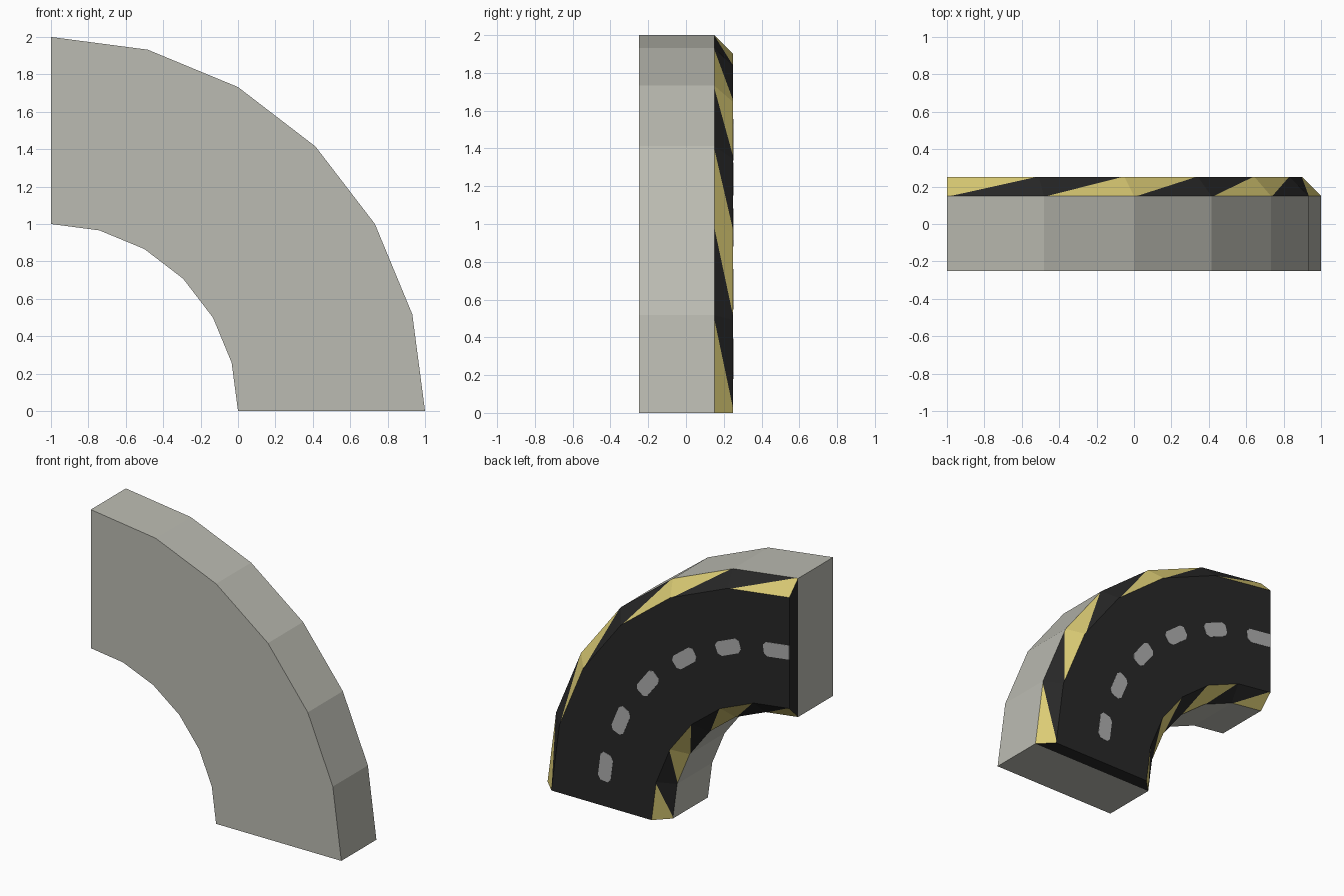
import bpy, bmesh, math
from mathutils import Vector

if "Cube" in bpy.data.objects:
    bpy.data.objects.remove(bpy.data.objects["Cube"])

SEGS = 6                          # 15 degree steps from the top end to the foot
Y_FRONT, Y_SEAM, Y_ROAD = -0.25, 0.15, 0.25
BEVEL = 0.1
EDGE = 0.04                       # how far stripe boundaries sit from segment ends


def material(name, rgb):
    m = bpy.data.materials.new(name)
    m.diffuse_color = (*rgb, 1)
    m.use_nodes = True
    m.node_tree.nodes["Principled BSDF"].inputs["Base Color"].default_value = m.diffuse_color
    return m


CONCRETE = material("concrete_grey", (0.50, 0.50, 0.445))
ASPHALT = material("asphalt_black", (0.021, 0.021, 0.021))
YELLOW = material("stripe_yellow", (0.72, 0.61, 0.18))
PAINT = material("lane_paint", (0.42, 0.42, 0.42))


def corner(i, r, y):
    a = math.radians(90 - 90 * i / SEGS)
    return Vector((-1 + r * math.cos(a), y, r * math.sin(a)))


def pt(i, s, r, y):
    """Point at fraction s along the straight chord of segment i."""
    return corner(i, r, y).lerp(corner(i + 1, r, y), s)


def build(name, faces, mats, drop_y=None):
    """faces: list of (points, material slot). drop_y removes the hidden joint faces."""
    bm = bmesh.new()
    for pts, slot in faces:
        f = bm.faces.new([bm.verts.new(p) for p in pts])
        f.material_index = slot
    bmesh.ops.remove_doubles(bm, verts=bm.verts, dist=1e-5)
    bmesh.ops.recalc_face_normals(bm, faces=bm.faces)
    if drop_y is not None:
        hidden = [f for f in bm.faces if all(abs(v.co.y - drop_y) < 1e-5 for v in f.verts)]
        bmesh.ops.delete(bm, geom=hidden, context='FACES')
    me = bpy.data.meshes.new(name)
    bm.to_mesh(me)
    bm.free()
    for m in mats:
        me.materials.append(m)
    ob = bpy.data.objects.new(name, me)
    bpy.context.collection.objects.link(ob)
    return ob


# Concrete base: plain curved block
faces = []
for i in range(SEGS):
    for y in (Y_FRONT, Y_SEAM):
        faces.append(([corner(i, 1, y), corner(i + 1, 1, y), corner(i + 1, 2, y), corner(i, 2, y)], 0))
    for r in (1, 2):
        faces.append(([corner(i, r, Y_FRONT), corner(i + 1, r, Y_FRONT),
                       corner(i + 1, r, Y_SEAM), corner(i, r, Y_SEAM)], 0))
for i in (0, SEGS):
    faces.append(([corner(i, 1, Y_FRONT), corner(i, 2, Y_FRONT),
                   corner(i, 2, Y_SEAM), corner(i, 1, Y_SEAM)], 0))
build("concrete_base", faces, [CONCRETE], Y_SEAM)

# Road slab: flat asphalt with bevelled, diagonally striped edges
R_IN, R_OUT = 1 + BEVEL, 2 - BEVEL
faces = []
for i in range(SEGS):
    # (seam radius, road radius, boundary at the seam, boundary at the road)
    for r0, r1, s0, s1 in ((2, R_OUT, EDGE, 1 - EDGE), (1, R_IN, 1 - EDGE, EDGE)):
        low = [pt(i, s, r0, Y_SEAM) for s in (0, s0, 1)]
        high = [pt(i, s, r1, Y_ROAD) for s in (0, s1, 1)]
        faces.append(([low[0], low[1], high[1], high[0]], 1 - i % 2))
        faces.append(([low[1], low[2], high[2], high[1]], i % 2))
    for ra, rb, sa, sb, y in ((R_IN, R_OUT, EDGE, 1 - EDGE, Y_ROAD),
                              (1, 2, 1 - EDGE, EDGE, Y_SEAM)):
        faces.append(([pt(i, 0, ra, y), pt(i, sa, ra, y), pt(i, 1, ra, y),
                       pt(i, 1, rb, y), pt(i, sb, rb, y), pt(i, 0, rb, y)], 0))
for i in (0, SEGS):
    faces.append(([corner(i, 1, Y_SEAM), corner(i, 2, Y_SEAM),
                   corner(i, R_OUT, Y_ROAD), corner(i, R_IN, Y_ROAD)], 0))
build("road_slab", faces, [ASPHALT, YELLOW], Y_SEAM)

# Lane dashes: thin plates with clipped corners, the first one cut by the road end
S_END, CUT_S, CUT_R = 0.53, 0.07, 0.022
for i in range(SEGS):
    ra, rb, s0 = 1.452, 1.555, 0.0 if i == 0 else 0.01
    outline = [(s0, ra), (s0, rb)] if i == 0 else [
        (s0 + CUT_S, ra), (s0, ra + CUT_R), (s0, rb - CUT_R), (s0 + CUT_S, rb)]
    outline += [(S_END - CUT_S, rb), (S_END, rb - CUT_R), (S_END, ra + CUT_R), (S_END - CUT_S, ra)]
    low = [pt(i, s, r, Y_ROAD) for s, r in outline]
    high = [pt(i, s, r, Y_ROAD + 0.002) for s, r in outline]
    n = len(outline)
    sides = [([low[k], low[(k + 1) % n], high[(k + 1) % n], high[k]], 0) for k in range(n)]
    build(f"lane_dash_{i + 1}", [(low, 0), (high, 0)] + sides, [PAINT], Y_ROAD)
